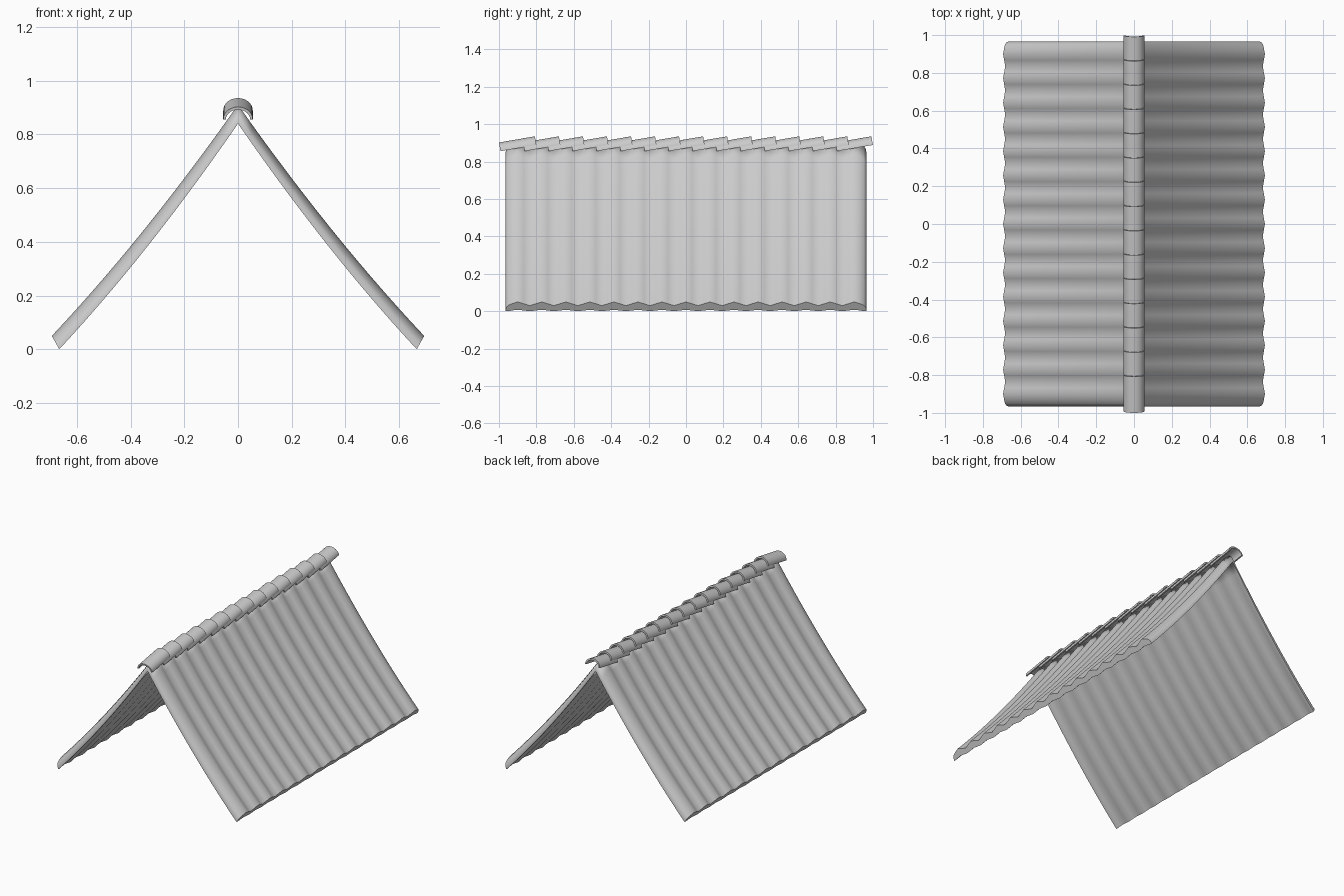
import bpy, bmesh, math

if "Cube" in bpy.data.objects:
    bpy.data.objects.remove(bpy.data.objects["Cube"])


def make_object(name, bm, angle):
    bmesh.ops.recalc_face_normals(bm, faces=bm.faces)
    me = bpy.data.meshes.new(name)
    bm.to_mesh(me)
    bm.free()
    ob = bpy.data.objects.new(name, me)
    bpy.context.collection.objects.link(ob)
    bpy.ops.object.select_all(action='DESELECT')
    ob.select_set(True)
    bpy.context.view_layer.objects.active = ob
    bpy.ops.object.shade_smooth_by_angle(angle=math.radians(angle))
    return ob


def skin(bm, rings, caps=True):
    # Joins closed rings (outer row followed by reversed inner row)
    n = len(rings[0])
    for a, b in zip(rings, rings[1:]):
        for i in range(n):
            j = (i + 1) % n
            bm.faces.new((a[i], a[j], b[j], b[i]))
    ends = (rings[0], rings[-1]) if caps else (rings[-1],)
    for r in ends:
        for i in range(n // 2 - 1):
            bm.faces.new((r[i], r[i + 1], r[n - 2 - i], r[n - 1 - i]))


# Curved roof slope: corrugated outside, nearly flat inside, rounded gable ends
def slope_point(t, y, h):
    xi, xo = 0.665 * t, 0.693 * t
    zi = 0.84 - 1.45 * xi + 0.282 * xi ** 2
    zo = 0.91 - 1.42 * xo + 0.258 * xo ** 2
    return (xi + (xo - xi) * h, y, zi + (zo - zi) * h)


PERIOD = 0.1285
section = [(-0.965, 0.08, 0.0), (-0.961, 0.4, 0.0), (-0.951, 0.62, 0.0)]
for i in range(-29, 30):
    y = i * PERIOD / 4
    wave = 0.5 + 0.5 * math.cos(math.tau * y / PERIOD)
    section.append((y, 0.6 + 0.4 * wave, 0.15 * wave))
section += [(-y, a, b) for y, a, b in reversed(section[:3])]

bm = bmesh.new()
rings = []
STEPS = 14
for s in range(STEPS + 1):
    t = s / STEPS
    pts = [slope_point(t, y, a) for y, a, b in section]
    pts += [slope_point(t, y, b) for y, a, b in reversed(section)]
    rings.append([bm.verts.new(p) for p in pts])
skin(bm, rings, caps=False)
roof = make_object("roof_slopes", bm, 50)
mirror = roof.modifiers.new("mirror", 'MIRROR')
mirror.use_clip = True

# Overlapping half-round ridge tiles, each tilted up towards the back
TILES, LENGTH, TILT = 15, 0.1947, math.radians(9.7)
for k in range(TILES):
    bm = bmesh.new()
    rings = []
    for d in (0.0, LENGTH):
        pts = []
        for rx, rz, order in ((0.055, 0.047, 1), (0.045, 0.036, -1)):
            arc = [(rx * math.cos(math.pi * i / 14), rz * math.sin(math.pi * i / 14))
                   for i in range(15)]
            pts += arc[::order]
        rings.append([bm.verts.new((x,
                                    d * math.cos(TILT) - z * math.sin(TILT),
                                    d * math.sin(TILT) + z * math.cos(TILT)))
                      for x, z in pts])
    skin(bm, rings)
    tile = make_object(f"ridge_tile_{k + 1}", bm, 40)
    tile.location = (0, -0.992 + k * PERIOD, 0.856)
